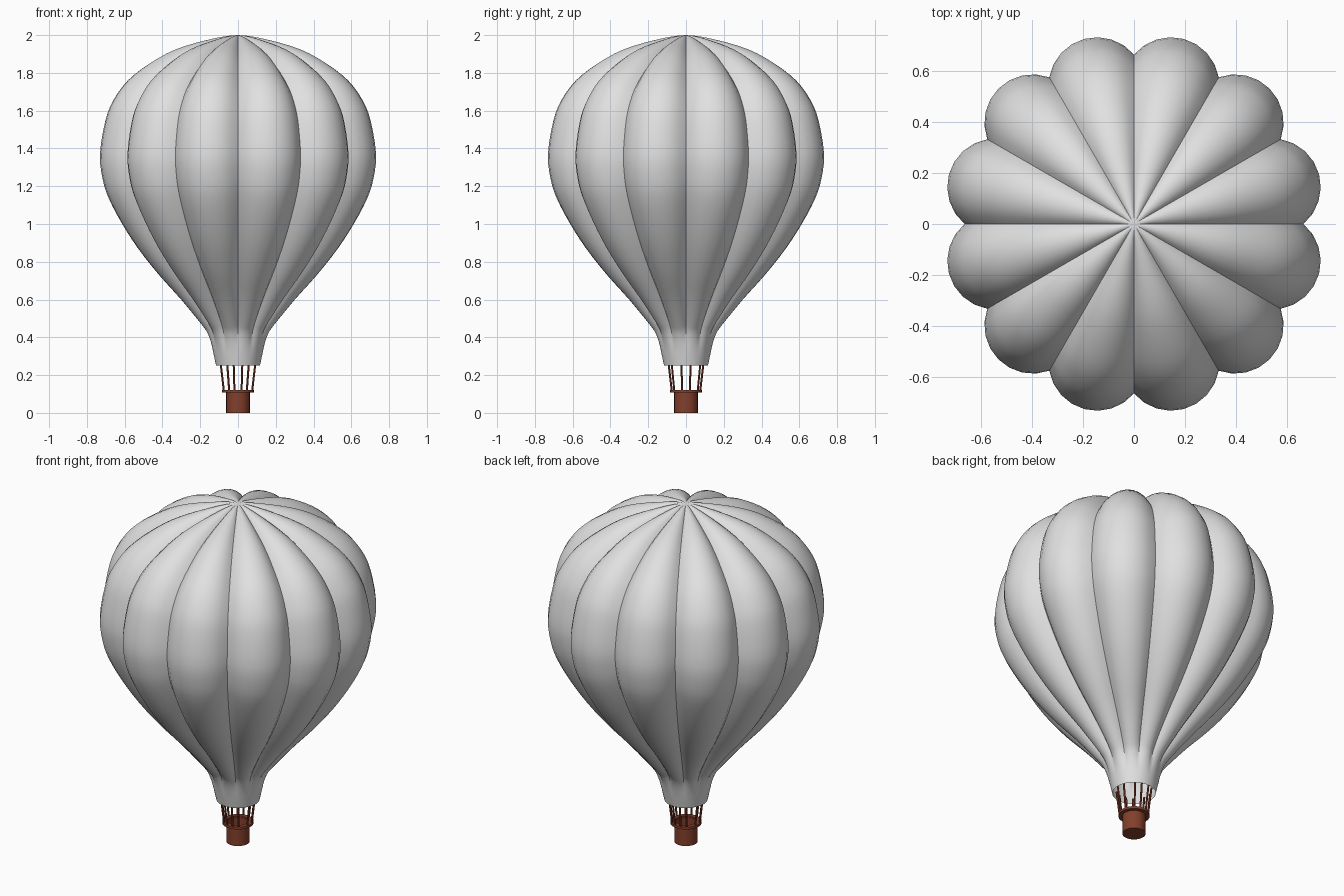
import bpy, bmesh, math
from mathutils import Vector

cube = bpy.data.objects.get("Cube")
if cube:
    bpy.data.objects.remove(cube, do_unlink=True)


def material(name, rgb):
    mat = bpy.data.materials.new(name)
    mat.use_nodes = True
    mat.diffuse_color = (*rgb, 1)
    mat.node_tree.nodes["Principled BSDF"].inputs["Base Color"].default_value = (*rgb, 1)
    return mat


FABRIC = material("pale grey fabric", (0.75, 0.75, 0.75))
WICKER = material("red brown wicker", (0.23, 0.05, 0.024))


def finish(bm, name, mat, angle=40):
    mesh = bpy.data.meshes.new(name)
    bm.to_mesh(mesh)
    bm.free()
    mesh.materials.append(mat)
    obj = bpy.data.objects.new(name, mesh)
    bpy.context.collection.objects.link(obj)
    bpy.ops.object.select_all(action="DESELECT")
    obj.select_set(True)
    bpy.context.view_layer.objects.active = obj
    bpy.ops.object.shade_smooth_by_angle(angle=math.radians(angle))
    return obj


def skin(bm, rings, wrap_rows=False):
    """Join closed rings of points, listed top to bottom, with quads."""
    rows = [[bm.verts.new(p) for p in ring] for ring in rings]
    pairs = list(zip(rows, rows[1:]))
    if wrap_rows:
        pairs.append((rows[-1], rows[0]))
    for a, b in pairs:
        for j in range(len(a)):
            k = (j + 1) % len(a)
            bm.faces.new((a[j], b[j], b[k], a[k]))
    return rows


def circle(r, z, n=24):
    return [(r * math.cos(math.tau * i / n), r * math.sin(math.tau * i / n), z) for i in range(n)]


def smooth_path(points, steps):
    """Catmull-Rom interpolation through the points."""
    p = [Vector(q) for q in points]
    p = [Vector((-p[1].x, p[1].y))] + p + [2 * p[-1] - p[-2]]
    out = []
    for a, b, c, d in zip(p, p[1:], p[2:], p[3:]):
        for s in range(steps):
            t = s / steps
            out.append(0.5 * (2 * b + (c - a) * t + (2 * a - 5 * b + 4 * c - d) * t ** 2
                              + (3 * b - a - 3 * c + d) * t ** 3))
    return out + [p[-2]]


# Envelope: crest profile (radius, height), with valleys pushed in along its normal
GORES, SEGS = 12, 8
HALF = math.pi / GORES
crest = smooth_path([(0, 2), (.165, 1.975), (.34, 1.925), (.475, 1.855), (.595, 1.765),
                     (.675, 1.66), (.72, 1.55), (.75, 1.37), (.735, 1.235), (.70, 1.13),
                     (.63, 1.0), (.54, .865), (.43, .73), (.31, .6), (.2, .47),
                     (.164, .42), (.139, .35), (.116, .25)], 3)
rings = []
for i, p in enumerate(crest):
    tangent = crest[min(i + 1, len(crest) - 1)] - crest[max(i - 1, 0)]
    normal = Vector((-tangent.y, tangent.x)).normalized()
    if i == 0:
        normal = Vector((0, 1))
    if i == len(crest) - 1:
        normal = Vector((1, 0))
    radius = max(p.x, 0.0005)
    # Lobes flatten into a round skirt near the mouth
    fade = min(1, max(0, (p.y - 0.32) / 0.16))
    round_bulge = 1 - math.cos(HALF)
    sag = radius * (round_bulge + (0.146 - round_bulge) * fade)
    base = Vector((radius, p.y)) - normal * sag
    base.x = max(base.x, 0.0004)
    width = base.x * math.tan(HALF)
    arc_r = (width ** 2 + sag ** 2) / (2 * sag)
    arc_a = 2 * math.atan(sag / width)
    ring = []
    for g in range(GORES):
        mid = HALF * (2 * g + 1)
        out = Vector((math.cos(mid), math.sin(mid), 0))
        side = Vector((-out.y, out.x, 0))
        for s in range(SEGS):
            t = arc_a * (2 * s / SEGS - 1)
            h = arc_r * (math.cos(t) - math.cos(arc_a))
            q = base + normal * h
            ring.append(out * q.x + side * arc_r * math.sin(t) + Vector((0, 0, q.y)))
    rings.append(ring)
bm = bmesh.new()
rows = skin(bm, rings)
bmesh.ops.pointmerge(bm, verts=rows[0], merge_co=(0, 0, 2))
finish(bm, "envelope", FABRIC)

# Basket: open-topped tub with a floor
bm = bmesh.new()
rows = skin(bm, [circle(.054, .012), circle(.054, .115), circle(.0625, .115), circle(.0625, 0)][::1])
bm.faces.new(rows[0])
bm.faces.new(rows[-1][::-1])
bmesh.ops.recalc_face_normals(bm, faces=bm.faces)
finish(bm, "basket", WICKER)

# Rim hoop around the top of the basket
bm = bmesh.new()
skin(bm, [circle(.058, .122), circle(.084, .122), circle(.084, .108), circle(.058, .108)], True)
bmesh.ops.recalc_face_normals(bm, faces=bm.faces)
finish(bm, "basket_rim", WICKER)


# Ropes from the rim to the mouth of the envelope
def rope(name, a, b, r):
    bm = bmesh.new()
    axis = b - a
    bmesh.ops.create_cone(bm, cap_ends=True, segments=6, radius1=r, radius2=r, depth=axis.length)
    rot = axis.to_track_quat("Z", "Y").to_matrix().to_4x4()
    bmesh.ops.transform(bm, matrix=rot, verts=bm.verts)
    bmesh.ops.translate(bm, vec=(a + b) / 2, verts=bm.verts)
    finish(bm, name, WICKER)


count = 0
for sx in (1, -1):
    for sy in (1, -1):
        for deg in (15, 53, 76):
            a = math.radians(deg)
            d = Vector((sx * math.cos(a), sy * math.sin(a), 0))
            count += 1
            rope(f"rope_{count}", d * 0.077 + Vector((0, 0, .112)),
                 d * 0.096 + Vector((0, 0, .27)), .0055)
